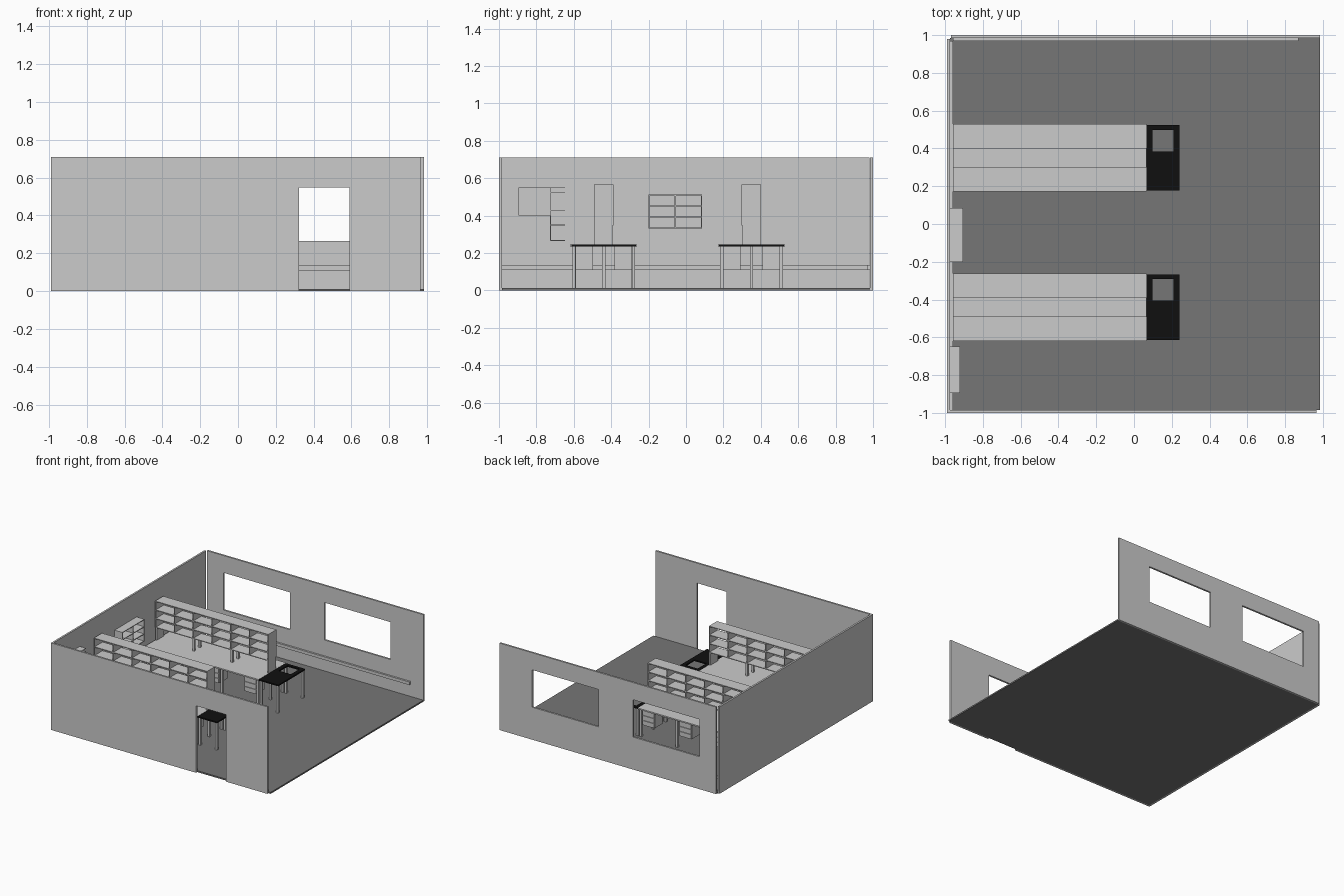
import bpy, bmesh
from mathutils import Vector

if "Cube" in bpy.data.objects:
    bpy.data.objects.remove(bpy.data.objects["Cube"])


def material(name, v):
    m = bpy.data.materials.new(name)
    m.diffuse_color = (v, v, v, 1)
    m.use_nodes = True
    m.node_tree.nodes["Principled BSDF"].inputs["Base Color"].default_value = m.diffuse_color
    return m


floor_grey = material("floor_grey", 0.18)
black = material("black_top", 0.005)


def boxes(name, ranges, mat=None):
    """One object made of boxes, each (x0, x1, y0, y1, z0, z1)."""
    bm = bmesh.new()
    for x0, x1, y0, y1, z0, z1 in ranges:
        geo = bmesh.ops.create_cube(bm, size=1)
        for v in geo["verts"]:
            v.co = Vector((x0 if v.co.x < 0 else x1,
                           y0 if v.co.y < 0 else y1,
                           z0 if v.co.z < 0 else z1))
    me = bpy.data.meshes.new(name)
    bm.to_mesh(me)
    bm.free()
    ob = bpy.data.objects.new(name, me)
    bpy.context.collection.objects.link(ob)
    if mat:
        me.materials.append(mat)
    return ob


def cut(ob, ranges):
    """Cut box-shaped openings with a hidden helper."""
    c = boxes(ob.name + "_cutter", ranges)
    c.hide_render = True
    c.hide_viewport = True
    c.display_type = 'WIRE'
    mod = ob.modifiers.new("opening", 'BOOLEAN')
    mod.operation = 'DIFFERENCE'
    mod.solver = 'EXACT'
    mod.object = c


def spread(a, b, n, t):
    """n+1 board ranges of thickness t filling a..b evenly."""
    return [(a + (b - a - t) * i / n, a + (b - a - t) * i / n + t) for i in range(n + 1)]


H = 0.71

# room shell, open on the right
boxes("floor", [(-0.975, 0.985, -0.985, 0.985, 0, 0.012)], floor_grey)
boxes("left_wall", [(-0.99, -0.975, -0.985, 0.98, 0, H)])
front = boxes("front_wall", [(-0.99, 0.965, -1, -0.985, 0, H)])
cut(front, [(0.322, 0.59, -1.1, -0.9, -0.1, 0.547)])
back = boxes("back_wall", [(-0.97, 0.985, 0.985, 1, 0, H)])
cut(back, [(-0.82, -0.22, 0.9, 1.1, 0.265, 0.57)])
cut_right = boxes("right_window_cutter", [(0.09, 0.69, 0.9, 1.1, 0.265, 0.57)])
cut_right.hide_render = cut_right.hide_viewport = True
mod = back.modifiers.new("right_window", 'BOOLEAN')
mod.solver = 'EXACT'
mod.object = cut_right

# rails along the walls
boxes("left_rail", [(-0.975, -0.957, -0.985, 0.97, 0.11, 0.135)])
boxes("back_rail", [(-0.957, 0.87, 0.97, 0.985, 0.11, 0.135)])

# two-column wall shelf
T = 0.006
parts = [(-0.975, -0.905, -0.2, 0.085, a, b) for a, b in spread(0.33, 0.512, 3, T)]
parts += [(-0.975, -0.905, a, b, 0.33, 0.512) for a, b in spread(-0.2, 0.085, 2, T)]
parts += [(-0.975, -0.971, -0.2, 0.085, 0.33, 0.512)]
boxes("wall_shelf", parts)

# wall cabinet with open side shelves
boxes("wall_cabinet", [(-0.975, -0.92, -0.895, -0.728, 0.40, 0.55)])
parts = [(-0.975, -0.92, -0.728, -0.648, z, z + 0.004) for z in (0.265, 0.347, 0.427, 0.523, 0.547)]
parts += [(-0.975, -0.92, -0.728, -0.722, 0.265, 0.551)]
boxes("cabinet_side_shelves", parts)


def bench(tag, yc):
    x0, x1, w = -0.957, 0.065, 0.179
    top = 0.246
    # worktop
    boxes(tag + "_worktop", [(x0, x1, yc - w, yc + w, 0.235, top)])

    # legs in rows at both edges, plus the middle at the ends
    legs = []
    for x in (-0.955, -0.62, -0.285, 0.04):
        for y in (yc - w + 0.012, yc + w - 0.03):
            legs.append((x, x + 0.018, y, y + 0.018, 0.012, 0.235))
    for x in (-0.955, 0.04):
        legs.append((x, x + 0.018, yc - 0.009, yc + 0.009, 0.012, 0.235))
    boxes(tag + "_legs", legs)

    # hanging drawer units on both sides
    units, fronts = [], []
    for xa in (-0.745, -0.41, -0.075):
        for s in (-1, 1):
            ya, yb = sorted((yc + s * 0.058, yc + s * 0.160))
            units.append((xa, xa + 0.11, ya, yb, 0.11, 0.235))
            fa, fb = sorted((yc + s * 0.160, yc + s * 0.166))
            for k in range(3):
                z = 0.112 + k * 0.041
                fronts.append((xa + 0.003, xa + 0.107, fa, fb, z, z + 0.036))
    boxes(tag + "_drawer_units", units)
    boxes(tag + "_drawer_fronts", fronts)

    # open shelf on top: 3 rows, 6 columns, see-through
    ya, yb = yc - 0.052, yc + 0.052
    parts = [(x0, x1, ya, yb, a, b) for a, b in spread(0.347, 0.565, 3, T)]
    parts += [(a, b, ya, yb, 0.347, 0.565) for a, b in spread(x0, x1, 6, T)]
    boxes(tag + "_shelf", parts)

    # end panels and posts carrying the shelf
    posts = [(x0, x0 + 0.012, ya + 0.004, yb - 0.004, top, 0.347),
             (x1 - 0.012, x1, ya + 0.004, yb - 0.004, top, 0.347)]
    for x in (-0.625, -0.28):
        for y in (ya + 0.005, yb - 0.023):
            posts.append((x, x + 0.018, y, y + 0.018, top, 0.347))
    boxes(tag + "_shelf_posts", posts)

    # black sink table at the end
    ly, hy = yc - 0.173, yc + 0.173
    t = boxes(tag + "_sink_top", [(x1, 0.24, ly, hy, 0.234, 0.245)], black)
    cut(t, [(0.099, 0.208, yc + 0.035, yc + 0.148, 0.2, 0.3)])
    boxes(tag + "_sink_legs", [(x, x + 0.018, y, y + 0.018, 0.012, 0.234)
                               for x in (0.07, 0.218) for y in (ly + 0.005, hy - 0.023)])


bench("back_bench", 0.35)
bench("front_bench", -0.44)
